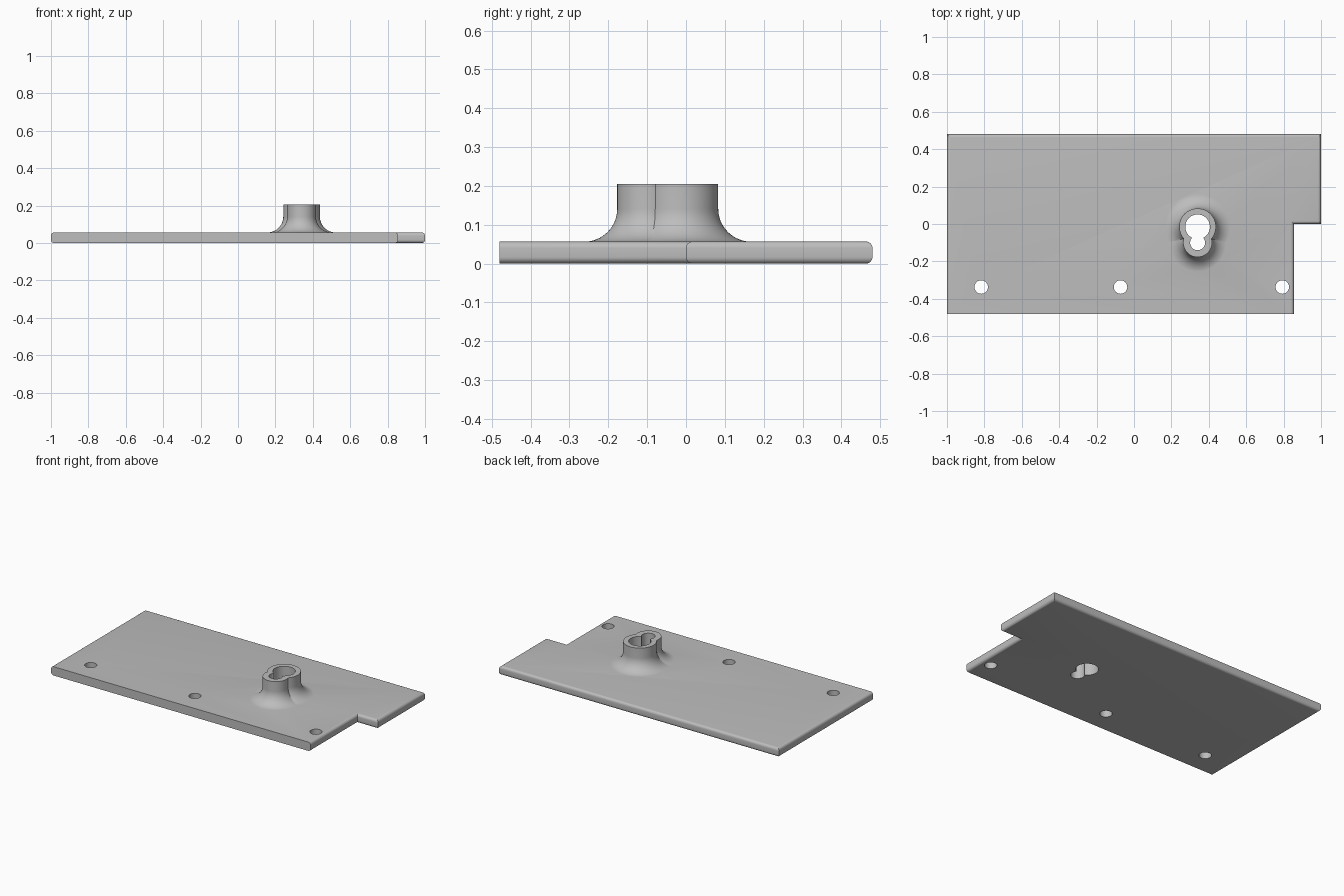
import bpy, bmesh, math

if "Cube" in bpy.data.objects:
    bpy.data.objects.remove(bpy.data.objects["Cube"], do_unlink=True)

THICK, TOP, HALF_Y = 0.057, 0.205, 0.48
FLARE = 0.085
BOSS_X, BIG_Y, SMALL_Y = 0.34, -0.015, -0.1

grey = bpy.data.materials.new("plain grey")
grey.use_nodes = True
GREY = (0.51, 0.51, 0.51, 1)
grey.diffuse_color = GREY
grey.node_tree.nodes["Principled BSDF"].inputs["Base Color"].default_value = GREY


def add_object(name, bm):
    bmesh.ops.recalc_face_normals(bm, faces=bm.faces)
    mesh = bpy.data.meshes.new(name)
    bm.to_mesh(mesh)
    bm.free()
    mesh.materials.append(grey)
    obj = bpy.data.objects.new(name, mesh)
    bpy.context.collection.objects.link(obj)
    return obj


def revolve(name, profile, x, y, steps=80):
    """Solid of revolution about a vertical axis, capped at both ends."""
    bm = bmesh.new()
    rings = []
    for r, z in profile:
        angles = [2 * math.pi * i / steps for i in range(steps)]
        rings.append([bm.verts.new((x + r * math.cos(a), y + r * math.sin(a), z))
                      for a in angles])
    for low, high in zip(rings, rings[1:]):
        for i in range(steps):
            j = (i + 1) % steps
            bm.faces.new((low[i], low[j], high[j], high[i]))
    bm.faces.new(rings[0])
    bm.faces.new(rings[-1])
    return add_object(name, bm)


def combine(target, tool, operation):
    mod = target.modifiers.new(tool.name, "BOOLEAN")
    mod.operation = operation
    mod.solver = "EXACT"
    mod.object = tool
    bpy.context.view_layer.objects.active = target
    bpy.ops.object.modifier_apply(modifier=mod.name)
    bpy.data.objects.remove(tool, do_unlink=True)


# Notched plate, with rounded rims on every side except the square front
bm = bmesh.new()
outline = [(-1, -HALF_Y), (0.855, -HALF_Y), (0.855, 0), (1, 0), (1, HALF_Y), (-1, HALF_Y)]
base = bm.faces.new([bm.verts.new((x, y, 0)) for x, y in outline])
lifted = bmesh.ops.extrude_face_region(bm, geom=[base])
bmesh.ops.translate(bm, vec=(0, 0, THICK),
                    verts=[v for v in lifted["geom"] if isinstance(v, bmesh.types.BMVert)])
bmesh.ops.recalc_face_normals(bm, faces=bm.faces)
rims = [e for e in bm.edges
        if abs(e.verts[0].co.z - e.verts[1].co.z) < 0.001
        and max(v.co.y for v in e.verts) > -HALF_Y + 0.01]
bmesh.ops.bevel(bm, geom=rims, offset=0.017, segments=6, profile=0.5, affect="EDGES")
plate = add_object("keyhole_plate", bm)


# Flared boss made of a large and a small lobe
def flared_profile(radius):
    curve = [(radius + FLARE, THICK / 2)]
    for i in range(17):
        a = math.pi / 2 * i / 16
        curve.append((radius + FLARE * (1 - math.sin(a)),
                      THICK - 0.0005 + FLARE * (1 - math.cos(a))))
    return curve + [(radius, TOP)]


boss = revolve("large_lobe", flared_profile(0.098), BOSS_X, BIG_Y)
combine(boss, revolve("small_lobe", flared_profile(0.077), BOSS_X, SMALL_Y), "UNION")
combine(plate, boss, "UNION")

# Keyhole through the boss and three mounting holes along the front
holes = [(BOSS_X, BIG_Y, 0.066), (BOSS_X, SMALL_Y, 0.04)]
holes += [(x, -0.337, 0.036) for x in (-0.817, -0.072, 0.793)]
for x, y, r in holes:
    combine(plate, revolve("hole_cutter", [(r, -0.1), (r, 0.3)], x, y, 48), "DIFFERENCE")

bpy.ops.object.select_all(action="DESELECT")
plate.select_set(True)
bpy.context.view_layer.objects.active = plate
bpy.ops.object.shade_smooth_by_angle(angle=math.radians(30))
